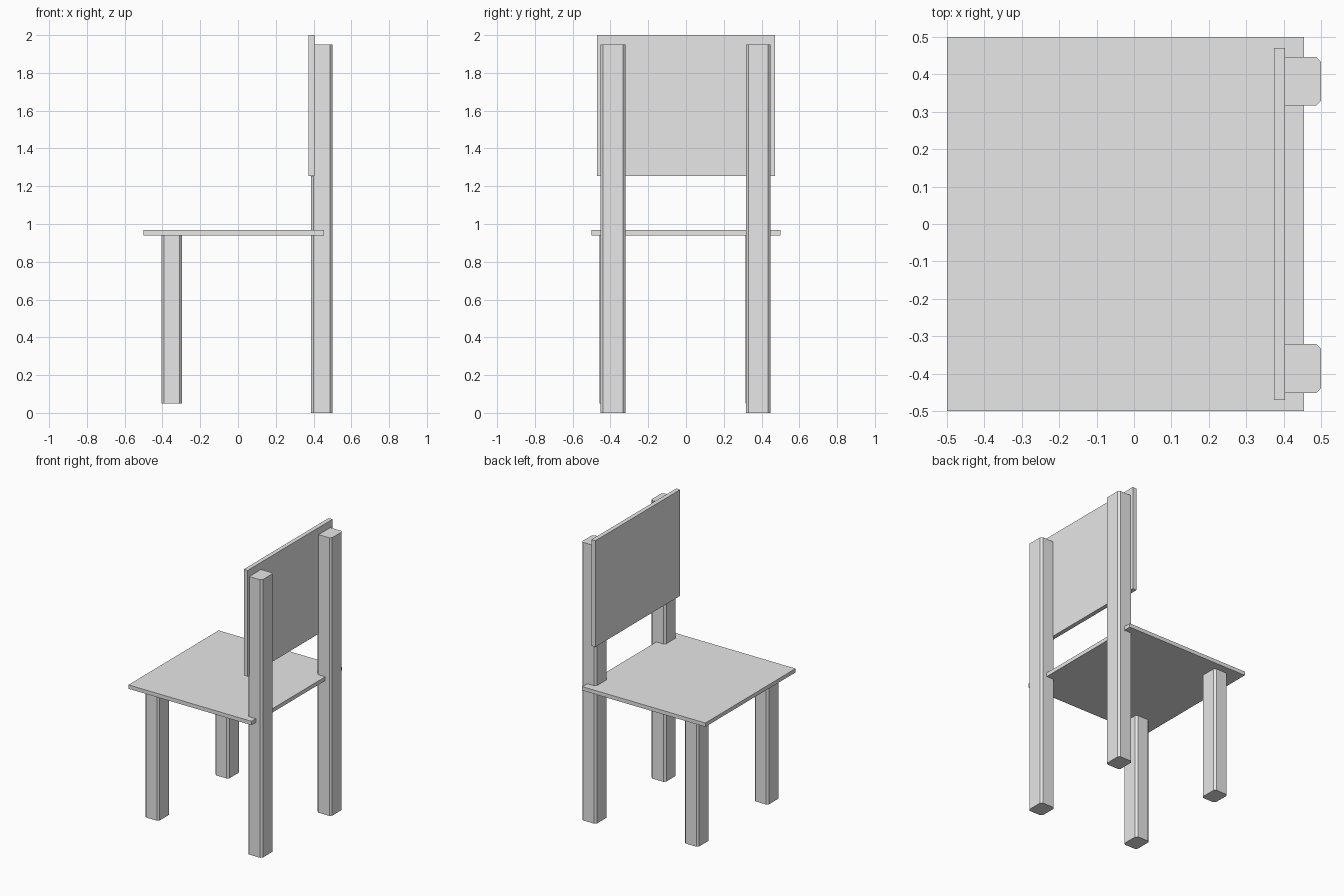
import bpy
import bmesh

if "Cube" in bpy.data.objects:
    bpy.data.objects.remove(bpy.data.objects["Cube"], do_unlink=True)

# Single plain grey
grey = bpy.data.materials.new("plain_grey")
grey.use_nodes = True
grey.diffuse_color = (0.8, 0.8, 0.8, 1)
grey.node_tree.nodes["Principled BSDF"].inputs["Base Color"].default_value = (0.8, 0.8, 0.8, 1)


def block(name, xs, ys, zs, chamfer=0.0):
    """Box between the given limits, with optional chamfered upright edges."""
    spans = (xs, ys, zs)
    bm = bmesh.new()
    bmesh.ops.create_cube(bm, size=1)
    for v in bm.verts:
        v.co = [(lo + hi) / 2 + c * (hi - lo) for c, (lo, hi) in zip(v.co, spans)]
    if chamfer:
        upright = [e for e in bm.edges
                   if abs(e.verts[0].co.z - e.verts[1].co.z) > 0.01]
        bmesh.ops.bevel(bm, geom=upright, offset=chamfer, segments=1, affect='EDGES')
    mesh = bpy.data.meshes.new(name)
    bm.to_mesh(mesh)
    bm.free()
    mesh.materials.append(grey)
    obj = bpy.data.objects.new(name, mesh)
    bpy.context.collection.objects.link(obj)
    return obj


# Seat and backrest boards
block("seat", (-0.5, 0.455), (-0.5, 0.5), (0.94, 0.967))
block("backrest", (0.374, 0.404), (-0.47, 0.47), (1.255, 2.0))

# Short front legs under the seat
front_x, front_z = (-0.405, -0.296), (0.05, 0.94)
block("front_leg_right", front_x, (-0.459, -0.328), front_z, 0.013)
block("front_leg_left", front_x, (0.316, 0.446), front_z, 0.013)

# Tall back posts running past the seat to carry the backrest
back_x, back_z = (0.387, 0.5), (0, 1.95)
block("back_post_right", back_x, (-0.452, -0.321), back_z, 0.013)
block("back_post_left", back_x, (0.317, 0.447), back_z, 0.013)
